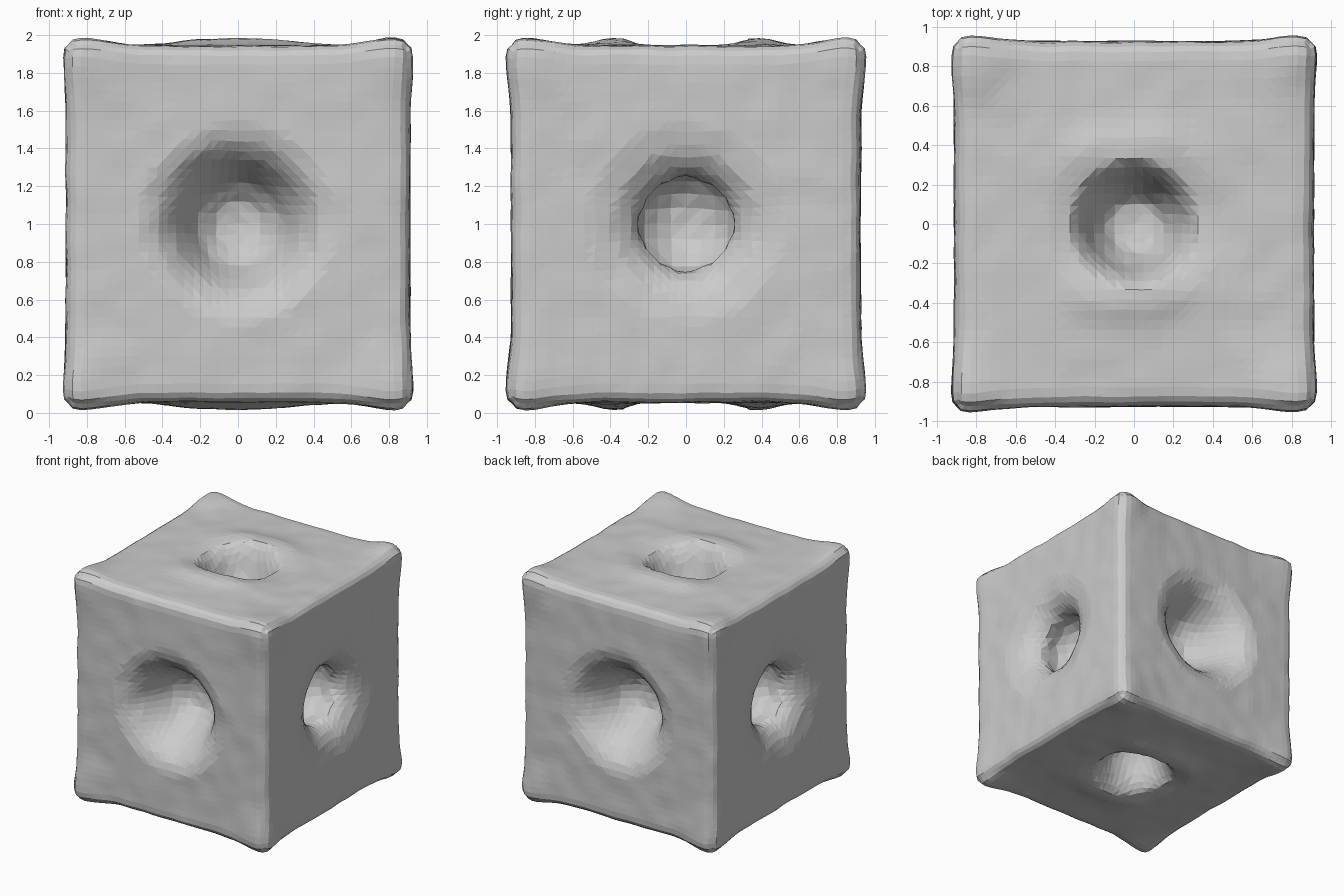
import bpy, bmesh, math
from mathutils import Vector, noise

# Remove the default cube
default = bpy.data.objects.get("Cube")
if default:
    bpy.data.objects.remove(default, do_unlink=True)

HALF = Vector((0.91, 0.925, 0.945))   # half sizes of the block
ROUND = 0.08                          # edge radius

# Hollow profiles for each axis: (grid radius, final radius, depth)
HOLLOWS = {
    0: [(0, 0, .50), (.08, .13, .48), (.16, .24, .38), (.22, .27, .28),
        (.27, .24, .17), (.34, .29, .09), (.42, .38, .03), (.52, .52, 0)],
    1: [(0, 0, .45), (.10, .12, .43), (.20, .22, .34), (.28, .28, .22),
        (.36, .35, .10), (.44, .43, .03), (.52, .52, 0)],
    2: [(0, 0, .40), (.13, .13, .38), (.20, .21, .24), (.26, .26, .10),
        (.33, .32, .02), (.45, .45, 0)],
}


def follow(profile, r):
    """Radius and depth on a hollow's profile."""
    for (a, ra, da), (b, rb, db) in zip(profile, profile[1:]):
        if r <= b:
            t = (r - a) / (b - a)
            return ra + (rb - ra) * t, da + (db - da) * t
    return r, 0.0


def shape(co):
    """Turn a point of the plain unit block into the finished surface."""
    p = Vector(c * h for c, h in zip(co, HALF))

    # Rounded edges
    core = Vector(max(-(h - ROUND), min(h - ROUND, c)) for c, h in zip(p, HALF))
    q = core + (p - core).normalized() * ROUND

    # Swollen corner knobs
    corner = Vector(math.copysign(h - .1, c) for c, h in zip(p, HALF))
    swell = math.exp(-((p - corner).length / .17) ** 2)
    for i, amount in enumerate((.022, .04, .055)):
        q[i] += math.copysign(amount * swell, p[i])

    # Raised lips before and behind the top and bottom hollows
    axis = max(range(3), key=lambda i: abs(co[i]))
    side = math.copysign(1, co[axis])
    if axis == 2:
        lip = math.exp(-((abs(q.y) - .34) / .15) ** 2 - (q.x / .32) ** 2)
        q.z += side * .055 * lip

    # Round hollow in the middle of each face
    u, v = [i for i in range(3) if i != axis]
    r = math.hypot(q[u], q[v])
    new_r, depth = follow(HOLLOWS[axis], r)
    if r > 1e-5:
        q[u] *= new_r / r
        q[v] *= new_r / r
    q[axis] -= side * depth

    # Slight hand-worked unevenness
    return q + noise.noise_vector(q * 6) * .007


# Block
bm = bmesh.new()
bmesh.ops.create_cube(bm, size=2)
bmesh.ops.subdivide_edges(bm, edges=bm.edges[:], cuts=37, use_grid_fill=True)
for vert in bm.verts:
    vert.co = shape(vert.co) + Vector((0, 0, 1))
bmesh.ops.triangulate(bm, faces=bm.faces[:])
bmesh.ops.recalc_face_normals(bm, faces=bm.faces[:])
mesh = bpy.data.meshes.new("hollowed_block")
bm.to_mesh(mesh)
bm.free()

# Stone grey
grey = bpy.data.materials.new("stone_grey")
grey.use_nodes = True
colour = (0.6, 0.6, 0.6, 1)
grey.diffuse_color = colour
grey.node_tree.nodes["Principled BSDF"].inputs["Base Color"].default_value = colour
mesh.materials.append(grey)

block = bpy.data.objects.new("hollowed_block", mesh)
bpy.context.collection.objects.link(block)
